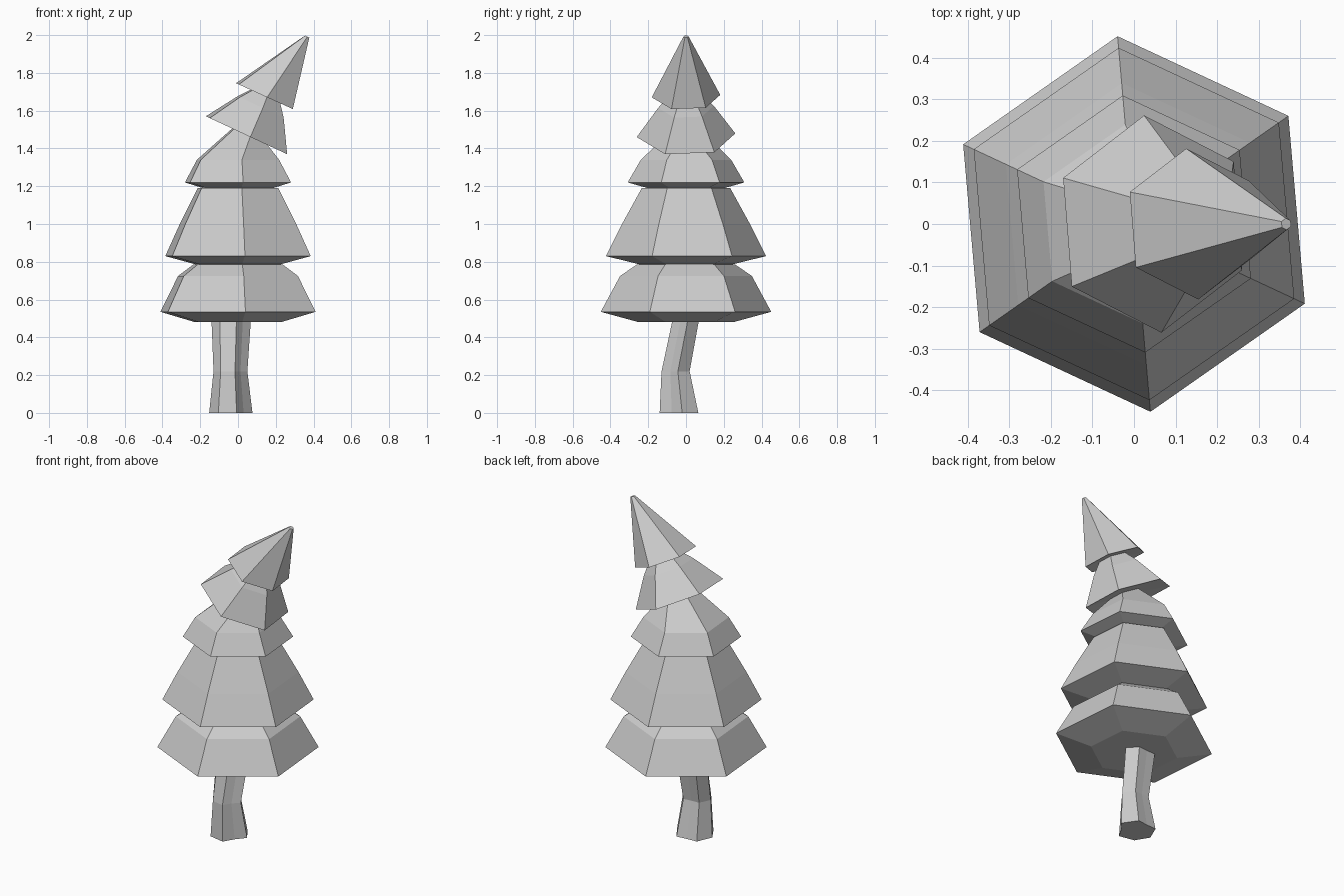
import bpy
import bmesh
from math import cos, sin, radians

if "Cube" in bpy.data.objects:
    bpy.data.objects.remove(bpy.data.objects["Cube"])


def loft(name, rings):
    """Bridge equal-length vertex rings into a capped, flat-shaded solid."""
    bm = bmesh.new()
    loops = [[bm.verts.new(p) for p in ring] for ring in rings]
    n = len(loops[0])
    for a, b in zip(loops, loops[1:]):
        for i in range(n):
            j = (i + 1) % n
            bm.faces.new((a[i], a[j], b[j], b[i]))
    bm.faces.new(loops[0][::-1])
    bm.faces.new(loops[-1])
    bmesh.ops.recalc_face_normals(bm, faces=bm.faces)
    mesh = bpy.data.meshes.new(name)
    bm.to_mesh(mesh)
    bm.free()
    obj = bpy.data.objects.new(name, mesh)
    bpy.context.collection.objects.link(obj)
    return obj


def hexagon(cx, cz, r, tilt):
    """Hexagonal ring leaning towards +x by the tilt angle."""
    t = radians(tilt)
    pts = []
    for k in range(6):
        a = radians(35 + 60 * k)
        pts.append((cx + r * cos(a) * cos(t), r * sin(a), cz - r * cos(a) * sin(t)))
    return pts


# Foliage: stepped tiers, top two bent sideways (centre x, centre z, radius, tilt)
tiers = [
    (0, 0.48, 0.25, 0), (0, 0.535, 0.453, 0), (0, 0.725, 0.35, 0),
    (0, 0.785, 0.262, 0), (0, 0.787, 0.25, 0), (0, 0.83, 0.425, 0), (0, 1.0, 0.34, 0),
    (0, 1.19, 0.235, 0), (0, 1.192, 0.21, 0), (0, 1.22, 0.31, 0), (0, 1.34, 0.24, 0),
    (0.06, 1.475, 0.10, 25), (0.045, 1.47, 0.262, 25), (0.12, 1.62, 0.148, 25),
    (0.148, 1.68, 0.09, 24.5), (0.14, 1.677, 0.182, 24.5), (0.366, 1.992, 0.014, 25),
]
loft("foliage", [hexagon(*t) for t in tiers])

# Trunk: crooked and grooved (centre x, centre y, z, radius x, radius y)
outline = [(5, 1), (60, 1), (95, 0.8), (130, 1), (185, 1), (235, 1), (285, 1.03), (325, 0.72)]
sections = [(-0.038, -0.03, 0, 0.115, 0.11),
            (-0.04, -0.05, 0.22, 0.09, 0.08),
            (-0.036, 0.005, 0.5, 0.105, 0.075)]
loft("trunk", [[(cx + rx * f * cos(radians(a)), cy + ry * f * sin(radians(a)), z)
                for a, f in outline] for cx, cy, z, rx, ry in sections])
